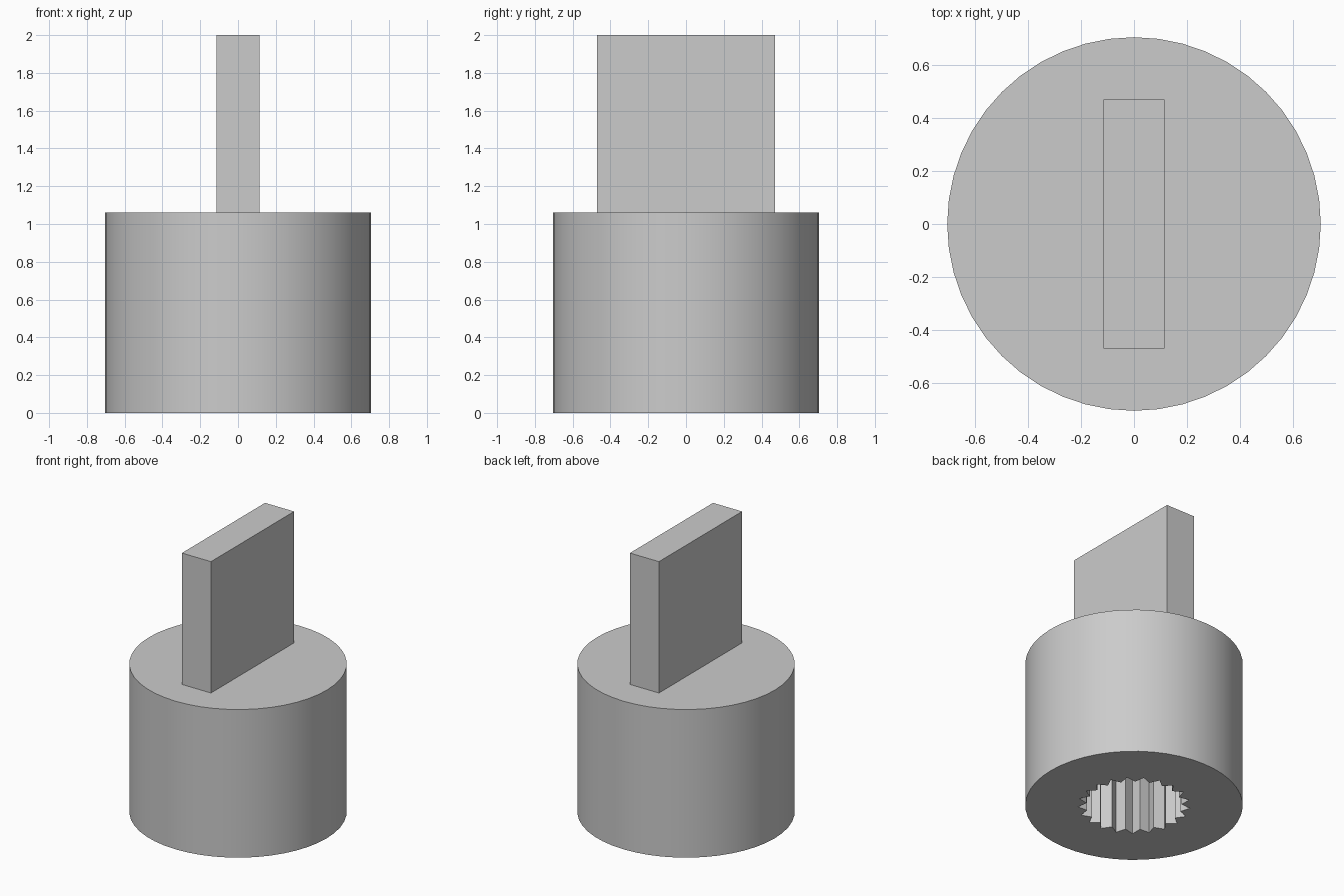
import bpy, bmesh
from math import cos, sin, pi, radians

cube = bpy.data.objects.get("Cube")
if cube:
    bpy.data.objects.remove(cube, do_unlink=True)

RADIUS, BODY_TOP, SIDES = 0.705, 1.06, 48
TEETH, TIP_R, ROOT_R, SOCKET_DEPTH = 21, 0.365, 0.31, 0.6
BLADE_X, BLADE_Y, TOP = 0.115, 0.47, 2.0

grey = bpy.data.materials.new("plain grey")
grey.use_nodes = True
colour = (0.6, 0.6, 0.6, 1)
grey.diffuse_color = colour
grey.node_tree.nodes["Principled BSDF"].inputs["Base Color"].default_value = colour


def ring(bm, points, z):
    """Closed loop of vertices and edges at height z."""
    verts = [bm.verts.new((x, y, z)) for x, y in points]
    edges = [bm.edges.new((v, verts[i - 1])) for i, v in enumerate(verts)]
    return verts, edges


def wall(bm, low, high):
    """Side faces between two matching loops."""
    for i in range(len(low)):
        bm.faces.new((low[i - 1], low[i], high[i], high[i - 1]))


def finish(bm, name):
    bmesh.ops.recalc_face_normals(bm, faces=bm.faces)
    mesh = bpy.data.meshes.new(name)
    bm.to_mesh(mesh)
    bm.free()
    mesh.materials.append(grey)
    obj = bpy.data.objects.new(name, mesh)
    bpy.context.collection.objects.link(obj)
    return obj


def polar(r, a):
    return r * cos(a), r * sin(a)


# Round hub with a toothed blind socket in its underside
circle = [polar(RADIUS, 2 * pi * i / SIDES) for i in range(SIDES)]
star = [polar(ROOT_R if i % 2 else TIP_R, pi + pi * i / TEETH)
        for i in range(2 * TEETH)]
bm = bmesh.new()
rim, rim_edges = ring(bm, circle, 0)
top, _ = ring(bm, circle, BODY_TOP)
mouth, mouth_edges = ring(bm, star, 0)
floor, _ = ring(bm, star, SOCKET_DEPTH)
wall(bm, rim, top)
wall(bm, mouth, floor)
bm.faces.new(top)
bm.faces.new(floor)
bmesh.ops.triangle_fill(bm, edges=rim_edges + mouth_edges, use_beauty=True)
hub = finish(bm, "hub")

bpy.ops.object.select_all(action="DESELECT")
hub.select_set(True)
bpy.context.view_layer.objects.active = hub
bpy.ops.object.shade_smooth_by_angle(angle=radians(20))

# Flat upright blade on top of the hub
outline = [(-BLADE_X, -BLADE_Y), (BLADE_X, -BLADE_Y),
           (BLADE_X, BLADE_Y), (-BLADE_X, BLADE_Y)]
bm = bmesh.new()
base, _ = ring(bm, outline, BODY_TOP)
crown, _ = ring(bm, outline, TOP)
wall(bm, base, crown)
bm.faces.new(base)
bm.faces.new(crown)
finish(bm, "blade")
